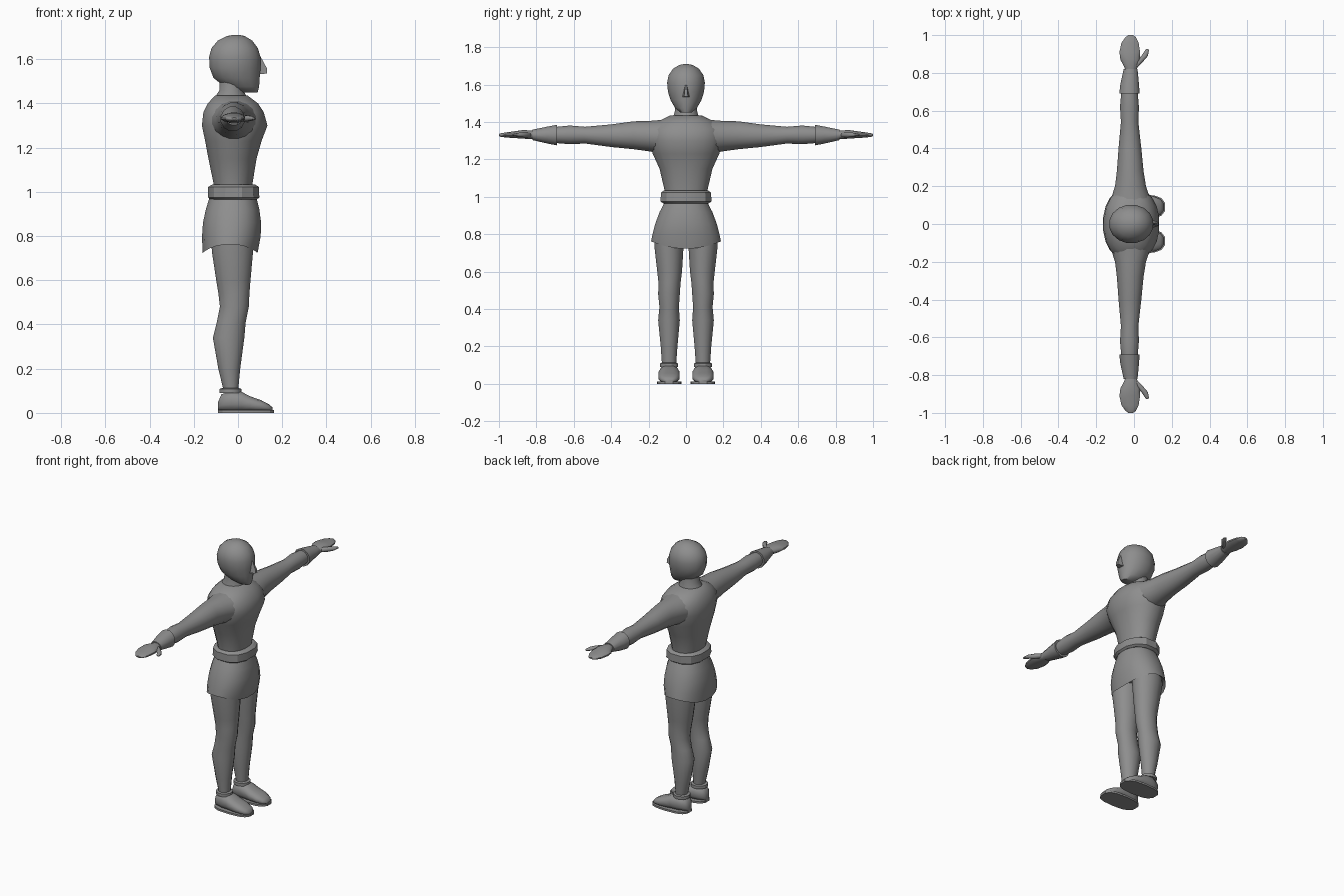
import bpy, bmesh, math

grey = bpy.data.materials.new("plain grey")
grey.diffuse_color = (0.27, 0.27, 0.27, 1)


def loft(name, axis, rings, sides=16, square=1.0, pair=False, angle=50, shape=None):
    """Skin oval rings (t, u_low, u_high, v_low, v_high) stacked along an axis."""
    bm = bmesh.new()
    loops = []
    for t, u0, u1, v0, v1 in rings:
        loop = []
        for i in range(sides):
            a = 2 * math.pi * (i + 0.5) / sides
            c, s = math.cos(a), math.sin(a)
            c = math.copysign(abs(c) ** square, c)
            s = math.copysign(abs(s) ** square, s)
            u = (u0 + u1) / 2 + c * (u1 - u0) / 2
            v = (v0 + v1) / 2 + s * (v1 - v0) / 2
            co = {"x": (t, u, v), "y": (u, t, v), "z": (u, v, t)}[axis]
            loop.append(bm.verts.new(co))
        loops.append(loop)
    for a, b in zip(loops, loops[1:]):
        for i in range(sides):
            j = (i + 1) % sides
            bm.faces.new((a[i], a[j], b[j], b[i]))
    bm.faces.new(loops[0])
    bm.faces.new(loops[-1])
    if shape:
        for v in bm.verts:
            shape(v.co)
    return finish(name, bm, pair, angle)


def finish(name, bm, pair=False, angle=50):
    bmesh.ops.recalc_face_normals(bm, faces=bm.faces)
    me = bpy.data.meshes.new(name)
    bm.to_mesh(me)
    bm.free()
    me.materials.append(grey)
    ob = bpy.data.objects.new(name, me)
    bpy.context.collection.objects.link(ob)
    bpy.ops.object.select_all(action="DESELECT")
    ob.select_set(True)
    bpy.context.view_layer.objects.active = ob
    bpy.ops.object.shade_smooth_by_angle(angle=math.radians(angle))
    if pair:
        m = ob.modifiers.new("Mirror", "MIRROR")
        m.use_axis = (False, True, False)
    return ob


def sym(z, x0, x1, y):
    return (z, x0, x1, -y, y)


# Head and neck, facing +x
loft("head", "z", [
    sym(1.45, 0.00, 0.09, 0.03), sym(1.475, -0.06, 0.097, 0.06),
    sym(1.515, -0.113, 0.10, 0.083), sym(1.56, -0.13, 0.104, 0.098),
    sym(1.61, -0.133, 0.104, 0.103), sym(1.65, -0.122, 0.092, 0.095),
    sym(1.685, -0.092, 0.065, 0.07), sym(1.705, -0.05, 0.03, 0.036),
    sym(1.71, -0.02, 0.005, 0.01)])
loft("neck", "z", [sym(1.38, -0.13, 0.06, 0.08), sym(1.42, -0.11, 0.045, 0.072),
                   sym(1.46, -0.085, 0.025, 0.06), sym(1.52, -0.085, 0.03, 0.06)])

# Nose wedge
bm = bmesh.new()
pts = [(0.095, 0, 1.625), (0.13, 0.008, 1.56), (0.13, -0.008, 1.56),
       (0.132, 0.01, 1.535), (0.132, -0.01, 1.535),
       (0.085, 0.024, 1.532), (0.085, -0.024, 1.532)]
v = [bm.verts.new(p) for p in pts]
for f in ((0, 1, 2), (1, 3, 4, 2), (3, 5, 6, 4), (0, 5, 3, 1), (0, 2, 4, 6), (0, 6, 5)):
    bm.faces.new([v[i] for i in f])
finish("nose", bm, angle=30)

# Torso
loft("torso", "z", [
    sym(1.00, -0.108, 0.063, 0.112), sym(1.04, -0.112, 0.067, 0.117),
    sym(1.15, -0.135, 0.085, 0.143), sym(1.23, -0.15, 0.108, 0.18),
    sym(1.30, -0.165, 0.135, 0.197), sym(1.36, -0.158, 0.118, 0.197),
    sym(1.40, -0.138, 0.092, 0.155), sym(1.435, -0.105, 0.045, 0.085)], sides=20, square=0.92)

# Arms with wrist cuffs and mitten hands
loft("arm", "y", [
    (0.10, -0.135, 0.10, 1.225, 1.415), (0.20, -0.102, 0.065, 1.242, 1.407),
    (0.28, -0.092, 0.052, 1.253, 1.405), (0.40, -0.083, 0.04, 1.265, 1.388),
    (0.54, -0.07, 0.024, 1.284, 1.375), (0.62, -0.075, 0.027, 1.28, 1.382),
    (0.70, -0.068, 0.02, 1.287, 1.374)], pair=True)
loft("wrist_cuff", "y", [
    (0.69, -0.08, 0.032, 1.273, 1.387), (0.74, -0.074, 0.028, 1.283, 1.377),
    (0.82, -0.056, 0.02, 1.302, 1.36)], sides=12, pair=True)
loft("hand", "y", [
    (0.80, -0.045, 0.01, 1.308, 1.352), (0.83, -0.052, 0.02, 1.308, 1.355),
    (0.87, -0.074, 0.034, 1.31, 1.358), (0.91, -0.079, 0.034, 1.313, 1.352),
    (0.96, -0.068, 0.026, 1.316, 1.345), (0.99, -0.045, 0.01, 1.32, 1.34),
    (1.00, -0.03, -0.005, 1.325, 1.336)], sides=12, pair=True)
loft("thumb", "y", [
    (0.83, -0.01, 0.02, 1.318, 1.345), (0.86, 0.01, 0.05, 1.316, 1.348),
    (0.89, 0.038, 0.075, 1.32, 1.344), (0.92, 0.058, 0.08, 1.325, 1.338),
    (0.927, 0.066, 0.076, 1.328, 1.335)], sides=8, pair=True)

# Belt
loft("belt", "z", [
    sym(0.965, -0.128, 0.088, 0.125), sym(0.975, -0.14, 0.10, 0.14),
    sym(1.022, -0.138, 0.098, 0.138), sym(1.033, -0.12, 0.08, 0.122)],
    sides=12, square=0.85, angle=30)


# Skirt with a hem that rises at the hips
def hem(co):
    if co.z < 0.79:
        co.z += 0.04 * (abs(co.y) / 0.187) ** 2


loft("skirt", "z", [
    sym(0.77, -0.13, 0.07, 0.15), sym(0.722, -0.162, 0.09, 0.189),
    sym(0.80, -0.164, 0.104, 0.181), sym(0.86, -0.16, 0.106, 0.165),
    sym(0.92, -0.147, 0.098, 0.142), sym(0.975, -0.13, 0.084, 0.113)],
    sides=20, square=0.9, shape=hem)

# Legs
loft("leg", "z", [
    (0.82, -0.125, 0.075, 0.005, 0.172), (0.73, -0.12, 0.07, 0.012, 0.17),
    (0.60, -0.10, 0.058, 0.02, 0.155), (0.54, -0.09, 0.053, 0.028, 0.148),
    (0.48, -0.083, 0.05, 0.032, 0.15), (0.41, -0.097, 0.036, 0.037, 0.143),
    (0.34, -0.115, 0.03, 0.032, 0.15), (0.20, -0.09, 0.011, 0.045, 0.136),
    (0.09, -0.063, 0.0, 0.053, 0.128)], pair=True)

# Ankle cuffs, shoes and soles
loft("ankle_cuff", "z", [
    (0.09, -0.085, 0.017, 0.04, 0.141), (0.109, -0.085, 0.017, 0.04, 0.141),
    (0.114, -0.065, 0.0, 0.053, 0.128)], sides=12, pair=True, angle=30)
loft("shoe", "x", [
    (-0.09, 0.07, 0.11, 0.01, 0.05), (-0.075, 0.05, 0.13, 0.01, 0.085),
    (-0.03, 0.037, 0.144, 0.005, 0.102), (0.015, 0.034, 0.147, 0.005, 0.097),
    (0.055, 0.032, 0.149, 0.005, 0.076), (0.105, 0.034, 0.147, 0.005, 0.058),
    (0.14, 0.048, 0.133, 0.005, 0.04), (0.157, 0.07, 0.11, 0.008, 0.024)],
    sides=12, square=0.8, pair=True)
loft("sole", "z", [(0.0, -0.092, 0.166, 0.025, 0.156), (0.012, -0.092, 0.166, 0.025, 0.156)],
     sides=14, square=0.72, pair=True, angle=30)
